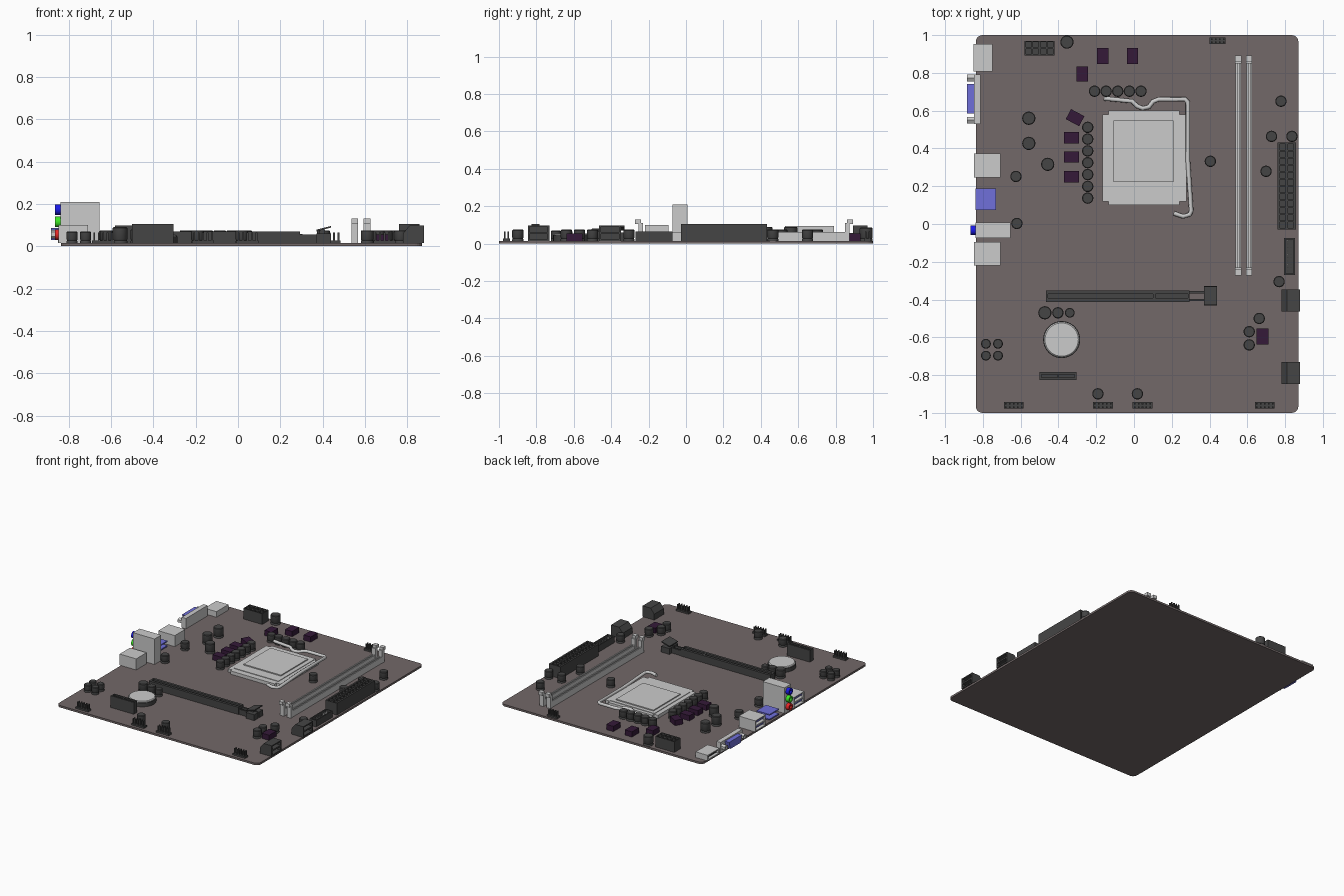
import bpy, bmesh, math
from mathutils import Matrix, Vector

if "Cube" in bpy.data.objects:
    bpy.data.objects.remove(bpy.data.objects["Cube"])

T = 0.015  # board top


def mat(name, r, g, b):
    m = bpy.data.materials.new(name)
    m.diffuse_color = (r, g, b, 1)
    m.use_nodes = True
    m.node_tree.nodes["Principled BSDF"].inputs["Base Color"].default_value = m.diffuse_color
    return m


BOARD = mat("board_brown", .17, .14, .14)
DARK = mat("dark_plastic", .06, .06, .06)
PURPLE = mat("choke_purple", .035, .01, .04)
BLUE, GREEN, RED = mat("blue", .01, .01, .8), mat("green", .05, .8, .02), mat("red", .8, .02, .02)
VIOLET = mat("port_blue", .16, .16, .7)


def finish(name, bm, m=None):
    bmesh.ops.recalc_face_normals(bm, faces=bm.faces)
    me = bpy.data.meshes.new(name)
    bm.to_mesh(me)
    bm.free()
    ob = bpy.data.objects.new(name, me)
    bpy.context.collection.objects.link(ob)
    if m:
        me.materials.append(m)
    return ob


def boxes(name, items, m=None):
    """One object from boxes (x0, x1, y0, y1, z0, z1)."""
    bm = bmesh.new()
    for x0, x1, y0, y1, z0, z1 in items:
        M = Matrix.Translation(((x0 + x1) / 2, (y0 + y1) / 2, (z0 + z1) / 2))
        bmesh.ops.create_cube(bm, size=1, matrix=M @ Matrix.Diagonal((x1 - x0, y1 - y0, z1 - z0, 1)))
    return finish(name, bm, m)


def cut(ob, items):
    c = boxes(ob.name + "_cutter", items)
    c.hide_render = True
    c.hide_viewport = True
    b = ob.modifiers.new("cut", 'BOOLEAN')
    b.operation, b.object, b.solver = 'DIFFERENCE', c, 'EXACT'


def prism(name, pts, axis, a, b, m=None):
    """Extrude a 2D profile; axis 'y' takes (x, z), axis 'z' takes (x, y)."""
    bm = bmesh.new()
    P = (lambda p, d: (p[0], d, p[1])) if axis == 'y' else (lambda p, d: (p[0], p[1], d))
    f = bm.faces.new([bm.verts.new(P(p, a)) for p in pts])
    r = bmesh.ops.extrude_face_region(bm, geom=[f])
    off = Vector(P((0, 0), b - a))
    bmesh.ops.translate(bm, vec=off, verts=[v for v in r['geom'] if isinstance(v, bmesh.types.BMVert)])
    return finish(name, bm, m)


def lathe(name, profile, loc, m=None, n=24, along_x=False):
    bm = bmesh.new()
    rings = [[bm.verts.new((r * math.cos(2 * math.pi * i / n), r * math.sin(2 * math.pi * i / n), z))
              for i in range(n)] for r, z in profile]
    for a, b in zip(rings, rings[1:]):
        for i in range(n):
            bm.faces.new((a[i], a[(i + 1) % n], b[(i + 1) % n], b[i]))
    bm.faces.new(rings[0])
    bm.faces.new(rings[-1])
    rot = Matrix.Rotation(-math.pi / 2, 4, 'Y') if along_x else Matrix()
    bm.transform(Matrix.Translation(loc) @ rot)
    ob = finish(name, bm, m)
    bpy.ops.object.select_all(action='DESELECT')
    ob.select_set(True)
    bpy.context.view_layer.objects.active = ob
    bpy.ops.object.shade_smooth_by_angle(angle=math.radians(35))
    return ob


# Board with rounded corners
L, R, c = -.837, .87, .035
pts = []
for k, (cx, cy) in enumerate([(R - c, 1 - c), (L + c, 1 - c), (L + c, c - 1), (R - c, c - 1)]):
    for i in range(6):
        t = math.pi / 2 * (k + i / 5)
        pts.append((cx + c * math.cos(t), cy + c * math.sin(t)))
prism("circuit_board", pts, 'z', 0, T, BOARD)

# Capacitors: x, y, radius, height
caps = [(-.355, .963, .035, .085), (-.557, .56, .035, .09), (-.557, .427, .035, .09), (-.457, .316, .035, .09)]
caps += [(-.209 + .0615 * i, .703, .03, .075) for i in range(5)]
caps += [(-.245, .512 - .0625 * i, .03, .075) for i in range(7)]
caps += [(x, y, .03, .075) for x, y in [
    (-.625, .252), (-.62, .003), (.404, .332), (.778, .65), (.728, .464), (.836, .464), (.699, .279),
    (.768, -.305), (-.403, -.47), (-.191, -.899), (.018, -.899), (.61, -.57), (.61, -.64), (.663, -.5)]]
caps += [(-.472, -.47, .035, .08), (-.34, -.47, .026, .07)]
caps += [(x, y, .026, .07) for x in (-.784, -.72) for y in (-.634, -.697)]
for x, y, r, h in caps:
    lathe("capacitor", [(r, T), (r, T + .008), (r * .9, T + .013), (r, T + .018), (r, h - .004),
                        (r - .004, h)], (x, y, 0), DARK)

# Power chokes
for x, y, w, d, a in [(-.165, .89, .06, .085, 0), (-.008, .89, .06, .085, 0), (-.274, .795, .06, .08, 0),
                      (-.312, .563, .08, .06, -28), (-.33, .456, .08, .06, 0), (-.33, .355, .08, .06, 0),
                      (-.33, .25, .08, .06, 0), (.68, -.596, .063, .085, 0)]:
    ob = boxes("choke", [(-w / 2, w / 2, -d / 2, d / 2, T, .055)], PURPLE)
    ob.location, ob.rotation_euler.z = (x, y, 0), math.radians(a)

# Processor socket: base, frame, heat spreader, lever
prism("socket_frame", [(-.168, .58), (-.135, .58), (-.135, .602), (.24, .602), (.24, .58), (.277, .58),
                       (.277, .12), (.24, .12), (.24, .1), (-.135, .1), (-.135, .12), (-.168, .12)], 'z', T, .04)
boxes("heat_spreader", [(-.135, .24, .145, .575, .035, .044), (-.108, .208, .222, .548, .04, .052)])
cu = bpy.data.curves.new("socket_lever", 'CURVE')
cu.dimensions, cu.bevel_depth, cu.bevel_resolution = '3D', .012, 2
path = [(-.16, .665), (-.01, .65), (.015, .625), (.045, .612), (.08, .62), (.1, .648), (.13, .66), (.27, .66),
        (.285, .645), (.285, .34), (.303, .07), (.295, .05), (.26, .04), (.21, .057)]
sp = cu.splines.new('POLY')
sp.points.add(len(path) - 1)
for p, (x, y) in zip(sp.points, path):
    p.co = (x, y, .045, 1)
cu.use_fill_caps = True
lever = bpy.data.objects.new("socket_lever", cu)
bpy.context.collection.objects.link(lever)
bpy.ops.object.select_all(action='DESELECT')
lever.select_set(True)
bpy.context.view_layer.objects.active = lever
bpy.ops.object.convert(target='MESH')

# Memory slots with end latches
for x in (.552, .61):
    slot = boxes("memory_slot", [(x - .014, x + .014, -.235, .855, T, .062)])
    cut(slot, [(x - .005, x + .005, -.24, .86, .035, .1)])
    for s in (-1, 1):
        e = .31 + s * .54
        boxes("memory_latch", [(x - .016, x + .016, *sorted((e, e + s * .025)), T, .11),
                               (x - .016, x + .016, *sorted((e + s * .01, e + s * .042)), .105, .13)])

# Expansion slot with retaining clip
slot = boxes("expansion_slot", [(-.467, .293, -.412, -.352, T, .07)], DARK)
cut(slot, [(-.455, .1, -.393, -.371, .03, .1), (.115, .285, -.393, -.371, .03, .1)])
boxes("expansion_clip", [(.29, .375, y, y + .012, T, .055) for y in (-.408, -.368)]
      + [(.37, .44, -.432, -.384, T, .06), (.37, .44, -.376, -.328, T, .06)], DARK)
prism("clip_lever", [(.37, .07), (.44, .088), (.44, .096), (.37, .078)], 'y', -.43, -.33, DARK)
boxes("clip_post", [(.385, .41, -.4, -.36, T, .08)], DARK)

# Coin cell in its holder
lathe("cell_holder", [(.098, T), (.098, .045), (.088, .045), (.088, .035)], (-.383, -.612, 0), DARK, 40)
lathe("coin_cell", [(.094, .03), (.094, .05), (.088, .055)], (-.383, -.612, 0), None, 40)

# Power connectors with open cells
p8 = boxes("power_connector_small", [(-.58, -.42, .893, .97, T, .097)], DARK)
cut(p8, [(-.573 + .0385 * i, -.543 + .0385 * i, y, y + .028, .04, .2) for i in range(4) for y in (.899, .936)])
p24 = boxes("power_connector_large", [(.76, .857, -.028, .432, T, .105)], DARK)
cut(p24, [(x, x + .03, -.02 + .0375 * i, .01 + .0375 * i, .04, .2) for i in range(12) for x in (.773, .814)])

# Shrouded headers
h = boxes("side_header", [(.794, .852, -.27, -.073, T, .065)], DARK)
cut(h, [(.802, .844, -.262, -.081, .028, .1)])
boxes("side_header_pins", [(x - .003, x + .003, -.252 + .0178 * i, -.246 + .0178 * i, T, .058)
                           for i in range(10) for x in (.814, .832)])
h = boxes("front_header", [(-.5, -.305, -.825, -.783, T, .105)], DARK)
cut(h, [(-.49, -.406, -.812, -.796, .04, .2), (-.4, -.315, -.812, -.796, .04, .2)])

# Pin headers
for x, y, n in [(-.637, -.96, 5), (-.165, -.96, 5), (.045, -.96, 5), (.692, -.96, 5), (.443, .97, 4)]:
    w = .021 * n / 2
    boxes("pin_header_base", [(x - w, x + w, y - .018, y + .018, T, .028)], DARK)
    boxes("header_pins", [(px - .004, px + .004, y + q - .004, y + q + .004, T, .065)
                          for px in [x - w + .021 * (i + .5) for i in range(n)] for q in (-.009, .009)], DARK)

# Drive connectors: wedge-backed, open to the board edge
for y in (-.406, -.788):
    d = prism("drive_connector", [(.78, T), (.878, T), (.878, .098), (.81, .098), (.78, .06)],
              'y', y - .058, y + .058, DARK)
    cut(d, [(.83, .9, y - .048, y + .048, z, z + .026) for z in (.025, .063)])

# Rear ports
for y in (-.157, .31):
    u = boxes("usb_port", [(-.848, -.708, y - .063, y + .063, T, .1)])
    cut(u, [(-.9, -.76, y - .055, y + .055, z, z + .03) for z in (.022, .063)])
    boxes("usb_tongue", [(-.84, -.75, y - .045, y + .045, z, z + .01) for z in (.036, .077)], VIOLET)
lan = boxes("network_port", [(-.848, -.63, .05, .214, T, .19)])
cut(lan, [(-.9, -.74, .065, .199, .022, .047), (-.9, -.74, .065, .199, .058, .083),
          (-.9, -.74, .08, .184, .1, .165), (-.9, -.74, .11, .154, .16, .18)])
boxes("network_usb_tongue", [(-.84, -.73, .075, .189, z, z + .009) for z in (.032, .068)], VIOLET)
hd = boxes("video_port_small", [(-.85, -.748, .808, .952, T, .058)])
cut(hd, [(-.9, -.79, .818, .942, .024, .05)])
boxes("video_tongue", [(-.84, -.78, .832, .928, .034, .04)], DARK)

# Audio jacks
boxes("audio_block", [(-.838, -.655, -.073, .007, T, .21)])
for z, m in ((.055, RED), (.115, GREEN), (.173, BLUE)):
    lathe("audio_jack", [(.025, 0), (.025, .03), (.012, .03), (.012, .005)], (-.835, -.033, z), m, 24, True)

# Trapezoid video port with screw posts
boxes("video_port_plate", [(-.848, -.812, .53, .792, T, .095)])
bm = bmesh.new()
f = bm.faces.new([bm.verts.new((-.847, y, z)) for y, z in [(.6, .03), (.726, .03), (.74, .085), (.586, .085)]])
r = bmesh.ops.extrude_face_region(bm, geom=[f])
bmesh.ops.translate(bm, vec=(-.037, 0, 0), verts=[v for v in r['geom'] if isinstance(v, bmesh.types.BMVert)])
finish("video_port_plug", bm, VIOLET)
for y in (.55, .773):
    lathe("screw_post", [(.02, 0), (.02, .037), (.01, .037), (.01, .01)], (-.847, y, .057), None, 6, True)
